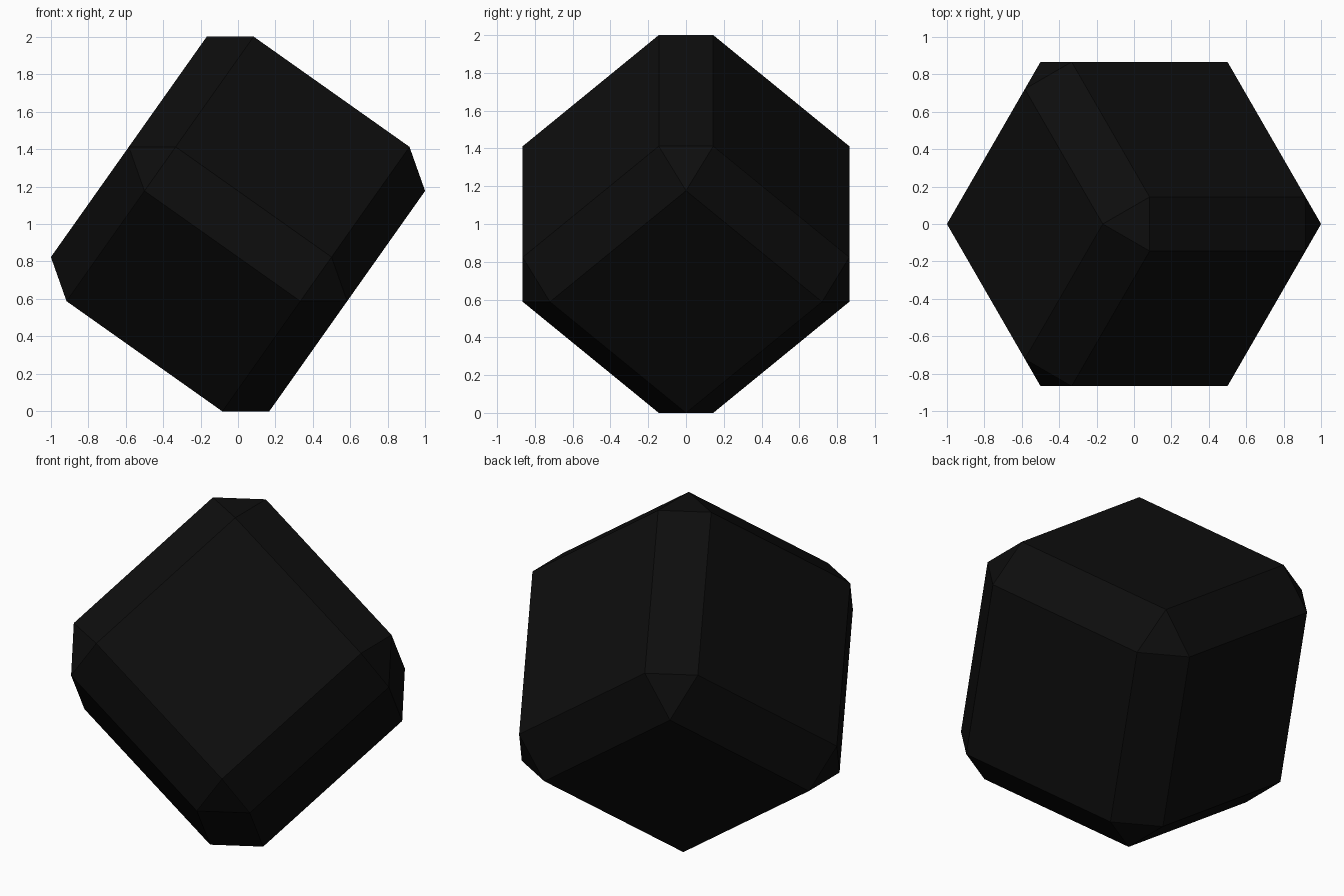
import bpy, bmesh, math
from mathutils import Matrix, Vector

if "Cube" in bpy.data.objects:
    bpy.data.objects.remove(bpy.data.objects["Cube"])

BEVEL = 0.204
HALF = (math.sqrt(3) + 2 * BEVEL) / 3   # half edge so the clipped diagonal is 2 tall

# near-black material
black = bpy.data.materials.new("near black")
black.diffuse_color = (0.004, 0.004, 0.004, 1)
black.use_nodes = True
black.node_tree.nodes["Principled BSDF"].inputs["Base Color"].default_value = black.diffuse_color

# cube with every edge chamfered flat
bm = bmesh.new()
bmesh.ops.create_cube(bm, size=2 * HALF)
bmesh.ops.bevel(bm, geom=bm.edges[:], offset=BEVEL, offset_type='OFFSET',
                segments=1, profile=0.5, affect='EDGES')

# stand it on one clipped corner: body diagonal vertical
axes = [Vector((math.sqrt(2 / 3) * math.cos(math.radians(a)),
                math.sqrt(2 / 3) * math.sin(math.radians(a)),
                1 / math.sqrt(3))) for a in (60, 180, 300)]
stand = Matrix(axes).transposed().to_4x4()
bmesh.ops.transform(bm, matrix=Matrix.Translation((0, 0, 1)) @ stand, verts=bm.verts[:])
bmesh.ops.recalc_face_normals(bm, faces=bm.faces[:])

mesh = bpy.data.meshes.new("chamfered_cube")
bm.to_mesh(mesh)
bm.free()
mesh.materials.append(black)
cube = bpy.data.objects.new("chamfered_cube", mesh)
bpy.context.collection.objects.link(cube)
